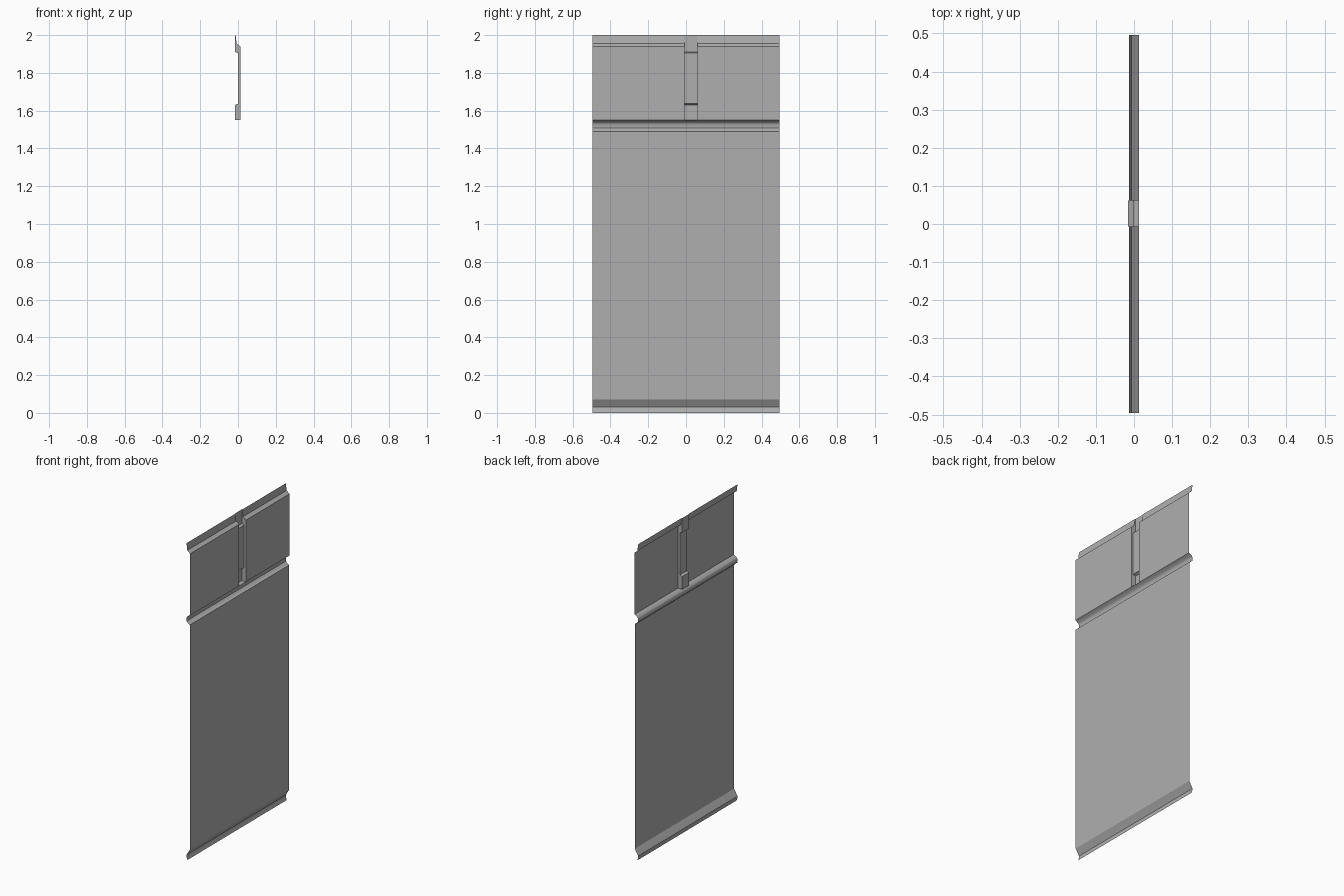
import bpy, bmesh, math

if "Cube" in bpy.data.objects:
    bpy.data.objects.remove(bpy.data.objects["Cube"])

HALF = 0.496             # half width of the wall section
POST = (-0.007, 0.061)   # y range of the small post
UPPER_X, SHAFT_X, BLOCK_X = 0.013, 0.0, -0.016

grey = bpy.data.materials.new("mid_grey")
grey.diffuse_color = (0.43, 0.43, 0.43, 1)
grey.use_nodes = True
grey.node_tree.nodes["Principled BSDF"].inputs["Base Color"].default_value = grey.diffuse_color


def finish(name, bm, angle=40):
    bmesh.ops.remove_doubles(bm, verts=bm.verts, dist=1e-5)
    me = bpy.data.meshes.new(name)
    bm.to_mesh(me)
    bm.free()
    me.materials.append(grey)
    ob = bpy.data.objects.new(name, me)
    bpy.context.collection.objects.link(ob)
    bpy.ops.object.select_all(action='DESELECT')
    ob.select_set(True)
    bpy.context.view_layer.objects.active = ob
    bpy.ops.object.shade_smooth_by_angle(angle=math.radians(angle))
    return ob


def face(bm, pts):
    bm.faces.new([bm.verts.new(p) for p in pts])


def sheet(bm, profile, y0, y1):
    """Sweep an (x, z) profile along y; the decorated side faces -x."""
    for (xa, za), (xb, zb) in zip(profile, profile[1:]):
        face(bm, [(xa, y0, za), (xb, y0, zb), (xb, y1, zb), (xa, y1, za)])


def strip(name, profile, y0=-HALF, y1=HALF, angle=40):
    bm = bmesh.new()
    sheet(bm, profile, y0, y1)
    return finish(name, bm, angle)


# Baseboard, main panel and chair rail: open sheets moulded towards -x
strip("baseboard", [(-0.006, 0), (-0.011, 0.015), (-0.013, 0.03),
                    (0.009, 0.067), (0.011, 0.07)], angle=25)
strip("main_panel", [(0.011, 0.07), (0.011, 1.49)])
strip("chair_rail", [(0.011, 1.49), (0.003, 1.492), (-0.008, 1.503),
                     (-0.013, 1.508), (-0.013, 1.528), (-0.008, 1.537),
                     (0.005, 1.545), (UPPER_X, 1.55)])

# Upper panels and crown moulding, on both sides of the post
crown = [(UPPER_X, 1.94), (-0.007, 1.956), (-0.013, 2.0)]
for side, y0, y1 in (("left", -HALF, POST[0]), ("right", POST[1], HALF)):
    strip("upper_panel_" + side, [(UPPER_X, 1.55), (UPPER_X, 1.94)], y0, y1)
    strip("crown_" + side, crown, y0, y1)

# Post: front sheet with foot and head blocks, plus side returns to the wall
bm = bmesh.new()
front = [(UPPER_X, 1.55), (BLOCK_X, 1.55), (BLOCK_X, 1.63), (SHAFT_X, 1.637),
         (SHAFT_X, 1.905), (BLOCK_X, 1.91), (BLOCK_X, 2.0)]
sheet(bm, front, *POST)
outline = front + crown[::-1]
face(bm, [(x, POST[0], z) for x, z in reversed(outline)])
face(bm, [(x, POST[1], z) for x, z in outline])
finish("post", bm, 30)
